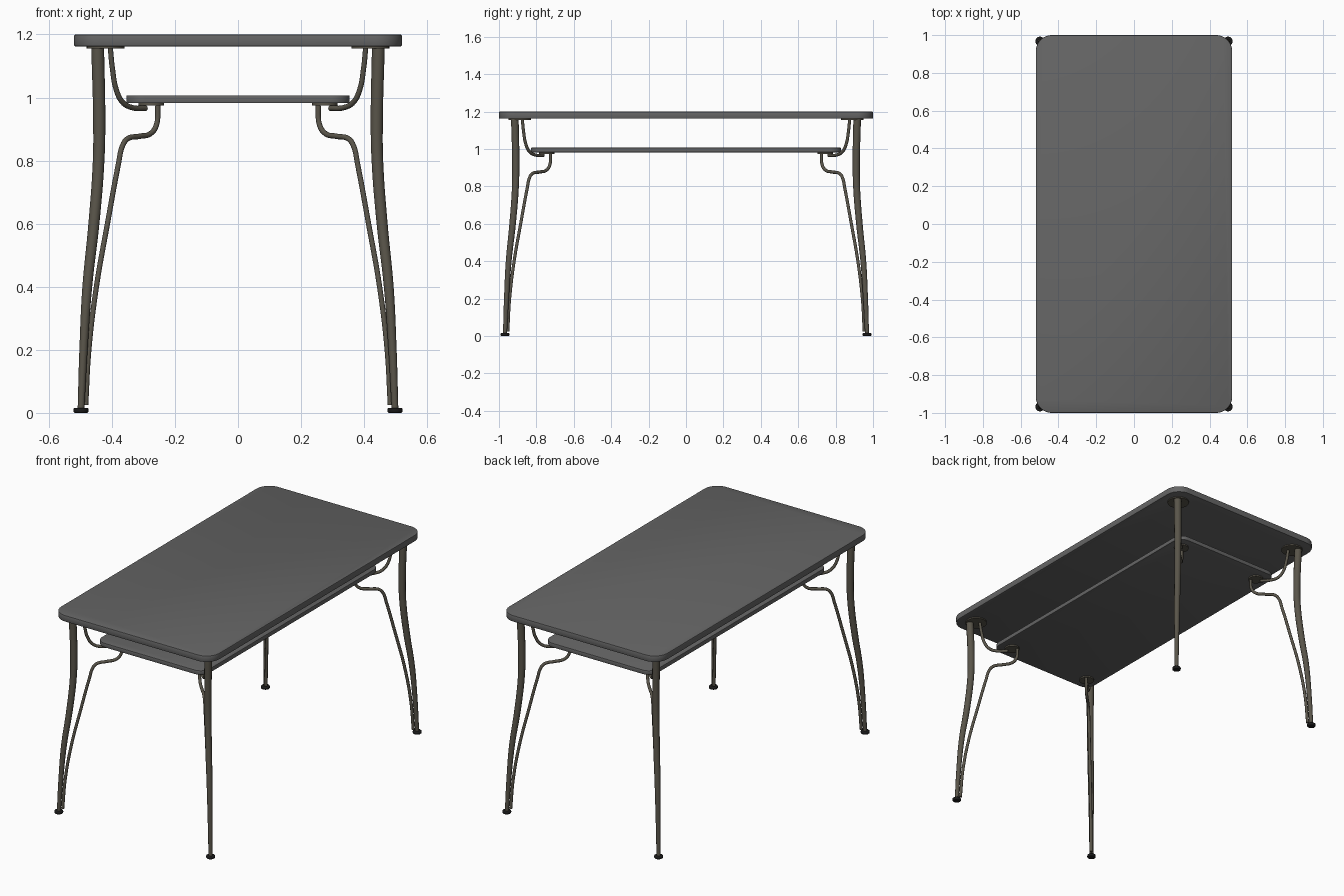
import bpy, bmesh
from math import sin, cos, pi

if "Cube" in bpy.data.objects:
    bpy.data.objects.remove(bpy.data.objects["Cube"])


def material(name, rgb):
    m = bpy.data.materials.new(name)
    m.diffuse_color = (*rgb, 1)
    m.use_nodes = True
    m.node_tree.nodes["Principled BSDF"].inputs["Base Color"].default_value = m.diffuse_color
    return m


SLAB = material("dark_grey", (0.13, 0.13, 0.13))
METAL = material("bronze_metal", (0.10, 0.09, 0.068))
RUBBER = material("black_rubber", (0.01, 0.01, 0.01))
OFFSET = 0.47  # every leg part lies in the diagonal plane y = x + OFFSET


def finish(ob, mat, mirror=True):
    ob.data.materials.clear()
    ob.data.materials.append(mat)
    bpy.ops.object.select_all(action='DESELECT')
    ob.select_set(True)
    bpy.context.view_layer.objects.active = ob
    bpy.ops.object.shade_smooth_by_angle(angle=0.6)
    if mirror:
        mod = ob.modifiers.new("four_corners", 'MIRROR')
        mod.use_axis = (True, True, False)
        mod.use_mirror_merge = False


def mesh_object(name, bm):
    bmesh.ops.recalc_face_normals(bm, faces=bm.faces)
    me = bpy.data.meshes.new(name)
    bm.to_mesh(me)
    bm.free()
    ob = bpy.data.objects.new(name, me)
    bpy.context.collection.objects.link(ob)
    return ob


def slab(name, hx, hy, z0, z1, r, bevel, n=10):
    bm = bmesh.new()
    verts = []
    for q, (sx, sy) in enumerate([(1, 1), (-1, 1), (-1, -1), (1, -1)]):
        for i in range(n + 1):
            a = (q + i / n) * pi / 2
            verts.append(bm.verts.new((sx * (hx - r) + r * cos(a),
                                       sy * (hy - r) + r * sin(a), z0)))
    face = bm.faces.new(verts)
    ext = bmesh.ops.extrude_face_region(bm, geom=[face])["geom"]
    bmesh.ops.translate(bm, vec=(0, 0, z1 - z0),
                        verts=[v for v in ext if isinstance(v, bmesh.types.BMVert)])
    rims = [e for e in bm.edges if abs(e.verts[0].co.z - e.verts[1].co.z) < 1e-6]
    bmesh.ops.bevel(bm, geom=rims, offset=bevel, segments=2, profile=0.5, affect='EDGES')
    finish(mesh_object(name, bm), SLAB, mirror=False)


def tube(name, pts):
    """Swept rod through (x, z, radius) points in the diagonal plane."""
    cu = bpy.data.curves.new(name, 'CURVE')
    cu.dimensions = '3D'
    cu.bevel_depth = 1.0
    cu.bevel_resolution = 4
    cu.resolution_u = 8
    cu.use_fill_caps = True
    sp = cu.splines.new('BEZIER')
    sp.bezier_points.add(len(pts) - 1)
    for p, (x, z, r) in zip(sp.bezier_points, pts):
        p.co = (x, x + OFFSET, z)
        p.radius = r
        p.handle_left_type = p.handle_right_type = 'AUTO'
    ob = bpy.data.objects.new(name, cu)
    bpy.context.collection.objects.link(ob)
    bpy.ops.object.select_all(action='DESELECT')
    ob.select_set(True)
    bpy.context.view_layer.objects.active = ob
    bpy.ops.object.convert(target='MESH')
    finish(bpy.context.object, METAL)


def disc(name, x, z0, z1, r, mat, bevel=0.0):
    bm = bmesh.new()
    bmesh.ops.create_cone(bm, cap_ends=True, segments=32, radius1=r, radius2=r, depth=z1 - z0)
    bmesh.ops.translate(bm, vec=(x, x + OFFSET, (z0 + z1) / 2), verts=bm.verts)
    if bevel:
        rims = [e for e in bm.edges if abs(e.verts[0].co.z - e.verts[1].co.z) < 1e-6]
        bmesh.ops.bevel(bm, geom=rims, offset=bevel, segments=3, profile=0.5, affect='EDGES')
    finish(mesh_object(name, bm), mat)


# Tabletop and lower shelf
slab("tabletop", 0.52, 1.0, 1.162, 1.2, 0.085, 0.005)
slab("shelf", 0.354, 0.829, 0.982, 1.007, 0.06, 0.003)

# Tapered main legs
tube("main_leg", [(0.498, 0.008, 0.011), (0.490, 0.2, 0.0135), (0.478, 0.4, 0.016),
                  (0.457, 0.6, 0.018), (0.442, 0.8, 0.019), (0.440, 0.92, 0.020),
                  (0.445, 1.158, 0.021)])

# Thin braces rising from the feet to the shelf
R = 0.0085
tube("shelf_brace", [(0.483, 0.025, R), (0.473, 0.2, R), (0.449, 0.4, R), (0.414, 0.6, R),
                     (0.379, 0.79, R), (0.367, 0.845, R), (0.352, 0.868, R),
                     (0.313, 0.877, R), (0.277, 0.886, R), (0.259, 0.912, R),
                     (0.254, 0.977, R)])

# Hooks hanging from the tabletop and carrying the shelf
tube("shelf_hook", [(0.405, 1.158, R), (0.398, 1.09, R), (0.386, 1.025, R),
                    (0.366, 0.985, R), (0.335, 0.968, R), (0.292, 0.966, R)])

# Mounting plates and feet
disc("tabletop_plate", 0.42, 1.155, 1.163, 0.06, METAL)
disc("shelf_plate", 0.275, 0.974, 0.983, 0.041, METAL)
disc("foot", 0.498, 0.0, 0.016, 0.024, RUBBER, 0.005)
